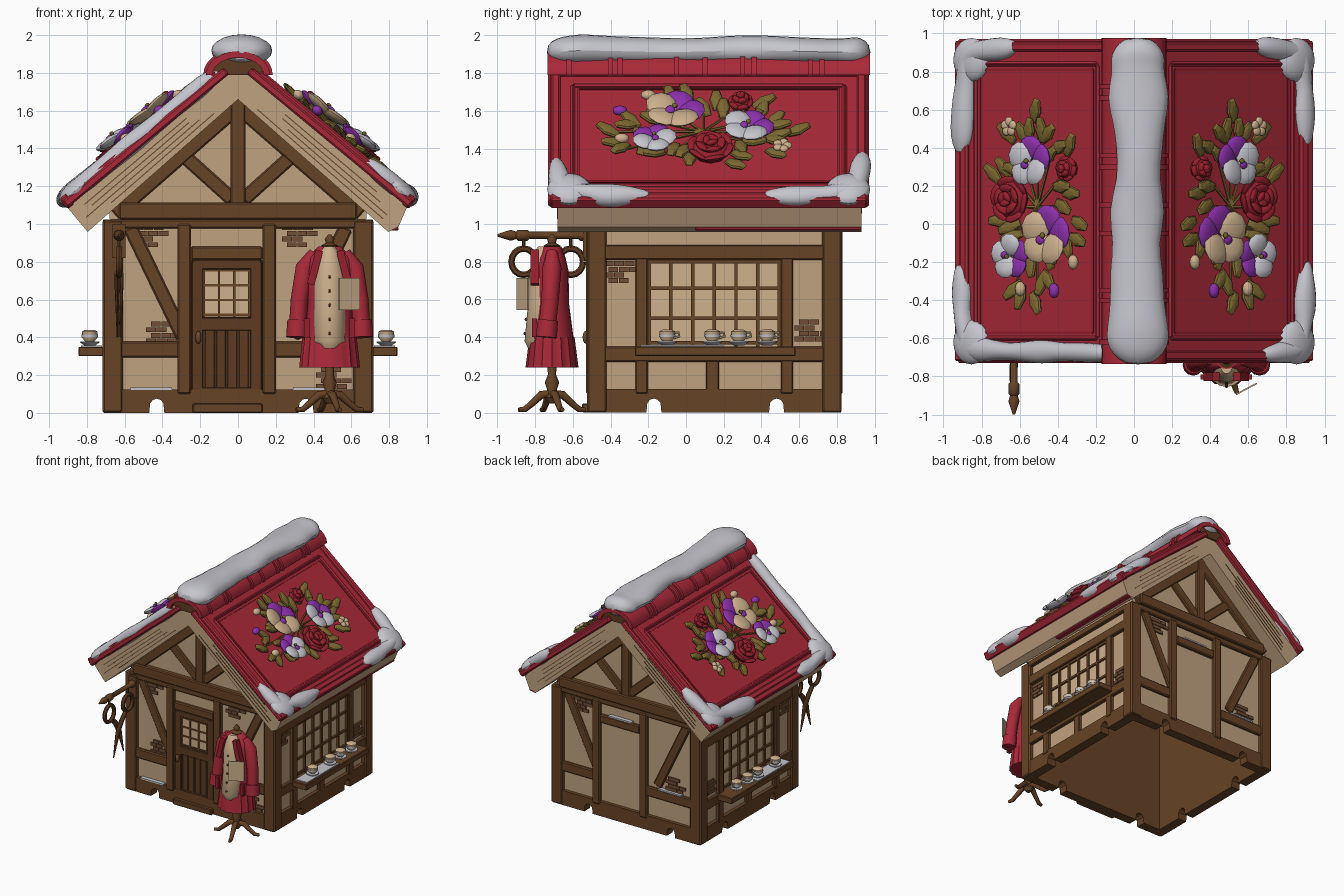
import bpy, bmesh, random
from math import sin, cos, pi, atan2
from mathutils import Matrix, Vector

random.seed(4)
if "Cube" in bpy.data.objects:
    bpy.data.objects.remove(bpy.data.objects["Cube"])

COLOURS = dict(red=(.4, .022, .04), rose=(.31, .014, .026), timber=(.135, .056, .019),
               dark_timber=(.11, .044, .015), plaster=(.53, .36, .215), brick=(.16, .075, .035),
               snow=(.56, .56, .61), purple=(.27, .03, .42), leaf=(.2, .14, .03), cream=(.62, .44, .27))
MATS = {}
for name, rgb in COLOURS.items():
    m = MATS[name] = bpy.data.materials.new(name)
    m.use_nodes = True
    m.diffuse_color = (*rgb, 1)
    bsdf = next(n for n in m.node_tree.nodes if n.type == 'BSDF_PRINCIPLED')
    bsdf.inputs["Base Color"].default_value = (*rgb, 1)
PARTS = []


def part(name, colour, mirror=False, smooth=False, bevel=0, subdiv=0):
    bm = bmesh.new()
    PARTS.append((name, bm, colour, mirror, smooth, bevel, subdiv))
    return bm


def frame(origin, x, y, z):
    return Matrix.Translation(origin) @ Matrix((x, y, z)).transposed().to_4x4()


def plank(bm, M, a, b, w, d0, d1):
    a, b = Vector(a), Vector(b)
    mid, run = (a + b) / 2, b - a
    bmesh.ops.create_cube(bm, size=1, matrix=M @ Matrix.Translation((*mid, (d0 + d1) / 2))
                          @ Matrix.Rotation(atan2(run.y, run.x), 4, 'Z')
                          @ Matrix.Diagonal((run.length, w, d1 - d0, 1)))


def box(bm, lo, hi):
    lo, hi = Vector(lo), Vector(hi)
    bmesh.ops.create_cube(bm, size=1, matrix=Matrix.Translation((lo + hi) / 2)
                          @ Matrix.Diagonal((*(hi - lo), 1)))


def blob(bm, M, loc, size, turn=0, tilt=0, seg=10):
    bmesh.ops.create_uvsphere(bm, u_segments=seg, v_segments=6, radius=1, matrix=M
                              @ Matrix.Translation(loc) @ Matrix.Rotation(turn, 4, 'Z')
                              @ Matrix.Rotation(tilt, 4, 'Y') @ Matrix.Diagonal((*size, 1)))


def loft(bm, rings):
    vs = [[bm.verts.new(p) for p in r] for r in rings]
    for a, b in zip(vs, vs[1:]):
        for i in range(len(a)):
            bm.faces.new((a[i - 1], a[i], b[i], b[i - 1]))
    bm.faces.new(vs[0][::-1])
    bm.faces.new(vs[-1])


def prism(bm, M, pts, d0, d1):
    loft(bm, [[M @ Vector((*p, d)) for p in pts] for d in (d0, d1)])


def tube(bm, M, pts, radii, up=(0, 0, 1), n=8):
    pts, rings = [Vector(p) for p in pts], []
    for i, (p, r) in enumerate(zip(pts, radii)):
        w, h = r if isinstance(r, tuple) else (r, r)
        t = pts[min(i + 1, len(pts) - 1)] - pts[max(i - 1, 0)]
        side = t.cross(Vector(up)).normalized()
        top = side.cross(t).normalized()
        rings.append([M @ (p + side * w * cos(k * 2 * pi / n) + top * h * sin(k * 2 * pi / n))
                      for k in range(n)])
    loft(bm, rings)


def lathe(bm, M, prof, n=12, pleat=0):
    loft(bm, [[M @ Vector((rx * cos(k * 2 * pi / n) * (1 + pleat * (-1) ** k),
                           ry * sin(k * 2 * pi / n) * (1 + pleat * (-1) ** k), z))
               for k in range(n)] for z, rx, ry in prof])


def snow_drift(bm, M, pts, w, h):
    pts = [Vector(p) for p in pts]
    path = [a.lerp(b, k / 3) for a, b in zip(pts, pts[1:]) for k in range(3)] + [pts[-1]]
    radii = [(w * random.uniform(.75, 1.25), h * random.uniform(.85, 1.15)) for p in path]
    radii[0] = radii[-1] = (w * .5, h * .5)
    tube(bm, M, path, radii, n=10)


# Frames: (across, up, out) on each wall, and (along, upslope, out) on the roof
WORLD = Matrix()
FRONT = frame((0, -.49, 0), (1, 0, 0), (0, 0, 1), (0, -1, 0))
BACK = frame((0, .79, 0), (-1, 0, 0), (0, 0, 1), (0, 1, 0))
SIDE = frame((.68, 0, 0), (0, 1, 0), (0, 0, 1), (1, 0, 0))
ROOF = frame((.93, 0, 1.12), (0, 1, 0), (-.77, 0, .638), (.638, 0, .77))
ROOF_L = Matrix.Scale(-1, 4, (1, 0, 0)) @ ROOF


# Plaster body with gables, open from below, and its timber lining
def wall_ring(bm, x, y0, y1, t, z0, z1):
    for s in (0, 1):
        y, e = (y0, y1 - t)[s], (-x, x - t)[s]
        box(bm, (-x, y, z0), (x, y + t, z1))
        box(bm, (e, y0, z0), (e + t, y1, z1))


walls = part("house_walls", "plaster")
prism(walls, FRONT, [(-.68, 1), (.68, 1), (.68, 1.07), (0, 1.68), (-.68, 1.07)], 0, -1.28)
wall_ring(walls, .68, -.49, .79, .03, .09, 1)
lining = part("underside_lining", "timber")
wall_ring(lining, .65, -.46, .76, .02, .09, .99)
box(lining, (-.64, -.45, .97), (.64, .75, .99))


# Sill beams with round notches underneath
def sill(bm, M, u0, u1, notches):
    pts = [(u1, .125), (u0, .125), (u0, 0)]
    for c in notches:
        pts += [(c - .04 * cos(a * pi / 6), .03 + .045 * sin(a * pi / 6) if 0 < a < 6 else 0)
                for a in range(7)]
    prism(bm, M, pts + [(u1, 0)], -.05, .03)


sills = part("sill_beams", "timber")
sill(sills, FRONT, -.7, .7, (-.43, .36))
sill(sills, BACK, -.7, .7, (-.36, .43))
sill(part("side_sill_beams", "timber", mirror=True), SIDE, -.5, .8, (-.17, .48))

# Timber frame of front and back
frames = part("gable_timbers", "timber", bevel=.008)
for M in (FRONT, BACK):
    plank(frames, M, (-.63, 1.07), (.63, 1.07), .09, 0, .05)
    plank(frames, M, (-.68, 1), (.68, 1), .05, 0, .032)
    plank(frames, M, (0, 1.1), (0, 1.67), .08, 0, .04)
    plank(frames, M, (-.285, .1), (-.285, 1), .07, 0, .04)
    plank(frames, M, (.165, .1), (.165, 1), .07, 0, .04)
    plank(frames, M, (-.25, .845), (.13, .845), .07, 0, .035)
    for s in (-1, 1):
        plank(frames, M, (s * .66, 1.06), (0, 1.635), .1, 0, .035)
        plank(frames, M, (s * .03, 1.13), (s * .33, 1.4), .075, 0, .03)
        plank(frames, M, (s * .57, .98), (s * .29, .4), .075, 0, .025)
    plank(frames, M, (-.63, .335), (-.3, .335), .085, 0, .03)
    plank(frames, M, (.18, .335), (.63, .335), .085, 0, .03)
posts = part("corner_posts", "timber", mirror=True, bevel=.01)
for y, inner in ((-.525, -.47), (.77, .825)):
    box(posts, (.61, y, 0), (.718, y + .055, 1.02))
    box(posts, (.66, min(y, .72), 0), (.718, max(inner, -.42), 1.02))

# Side walls: timbers, window, shelf
sides = part("side_timbers", "timber", mirror=True, bevel=.006)
for v, w in ((.85, .08), (.31, .08), (1, .05)):
    plank(sides, SIDE, (-.45, v), (.75, v), w, 0, .035)
for u in (-.235, .535):
    plank(sides, SIDE, (u, .1), (u, .85), .065, 0, .034)
plank(sides, SIDE, (.14, .1), (.14, .3), .07, 0, .03)
plank(part("side_window_panes", "cream", mirror=True), SIDE, (-.2, .58), (.5, .58), .46, 0, .006)
bars = part("side_window_bars", "timber", mirror=True)
for k in range(7):
    u = -.195 + k * .115
    plank(bars, SIDE, (u, .35), (u, .81), .018, 0, .022)
for v in (.37, .5, .66, .8):
    plank(bars, SIDE, (-.2, v), (.5, v), .018, 0, .02)
shelf = part("window_shelf", "timber", mirror=True, bevel=.005)
box(shelf, (.7, -.27, .3), (.845, .58, .35))
box(part("shelf_snow", "snow", mirror=True), (.72, -.24, .35), (.83, .2, .358))
saucers = part("saucers", "snow", mirror=True, smooth=True)
cups = part("cups", "cream", mirror=True, smooth=True)
for y in (-.1, .14, .28, .43):
    at = Matrix.Translation((.785, y, .355))
    lathe(saucers, at, [(0, .025, .025), (.018, .052, .052), (.024, .05, .05)])
    lathe(saucers, at, [(.045, .043, .043), (.06, .044, .044)])
    lathe(cups, at, [(.02, .022, .022), (.04, .038, .038), (.075, .042, .042), (.085, .025, .025)])
    tube(cups, at, [(0, .035, .04), (0, .065, .05), (0, .06, .07), (0, .035, .07)], [.007] * 4, (1, 0, 0), 6)

# Bare brick patches
bricks = part("brick_patches", "brick")
bricks_side = part("side_brick_patches", "brick", mirror=True)
for bm, M, u0, v0 in ((bricks, FRONT, -.47, .95), (bricks, FRONT, -.4, .41), (bricks, FRONT, .32, .95),
                      (bricks, FRONT, .5, .17), (bricks, BACK, -.42, .92), (bricks, BACK, .45, .43),
                      (bricks_side, SIDE, .66, .42), (bricks_side, SIDE, -.35, .76)):
    for r in range(4):
        for c in range(3 - r // 2):
            u = u0 - .06 + c * .055 + (r % 2) * .025
            v = v0 + (r - 1) * .03 * (-1 if v0 > .7 else 1)
            plank(bm, M, (u - .026, v), (u + .026, v), .026, 0, .012)

# Door
door = part("door", "dark_timber", bevel=.004)
plank(door, FRONT, (-.06, .05), (-.06, .81), .38, 0, .012)
for u in (-.215, .095):
    plank(door, FRONT, (u, .06), (u, .8), .06, 0, .028)
for v, w in ((.785, .05), (.47, .07), (.1, .07)):
    plank(door, FRONT, (-.24, v), (.12, v), w, 0, .027)
for k in range(4):
    u = -.15 + k * .06
    plank(door, FRONT, (u, .1), (u, .46), .052, 0, .02)
plank(part("door_pane", "cream"), FRONT, (-.185, .635), (.065, .635), .25, .01, .018)
door_bars = part("door_window_bars", "timber")
for k in range(4):
    plank(door_bars, FRONT, (-.18 + k * .08, .51), (-.18 + k * .08, .76), .012, .01, .026)
    plank(door_bars, FRONT, (-.185, .52 + k * .078), (.065, .52 + k * .078), .012, .01, .025)
blob(part("door_handle", "brick", smooth=True), FRONT, (-.21, .4, .04), (.016, .035, .018))
box(part("door_step", "timber", bevel=.006), (-.24, -.55, 0), (.13, -.48, .05))
ledges = part("ledge_snow", "snow")
for M, u, v in ((FRONT, -.46, .128), (FRONT, .4, .128), (BACK, -.06, .885), (BACK, .42, .38)):
    plank(ledges, M, (u - .11, v), (u + .11, v), .012, 0, .033)

# Roof boards, tiles slab and trim
boards = part("roof_boards", "plaster")
prism(boards, FRONT, [(-.06, 1.79), (.06, 1.79), (.895, 1.09), (.85, .985), (.796, .958), (0, 1.66),
                      (-.796, .958), (-.901, 1.085)], .19, -1.42)
grain = part("board_grain", "brick")
for M, d in ((FRONT, .19), (BACK, .14)):
    for s in (-1, 1):
        for k in (.2, .4, .6, .8):
            e = Vector((.88, 1.085)).lerp(Vector((.796, .965)), k)
            r = Vector((.05, 1.78)).lerp(Vector((.05, 1.62)), k)
            a, b = e.lerp(r, random.uniform(.02, .2)), e.lerp(r, random.uniform(.7, .95))
            plank(grain, M, (s * a.x, a.y), (s * b.x, b.y), .006, d, d + .003)
slab = part("roof_slab", "red", mirror=True, bevel=.01)
plank(slab, ROOF, (.12, 0), (.12, 1.11), 1.7, -.045, 0)
plank(slab, ROOF, (-.72, .02), (.96, .02), .05, -.05, .02)
box(part("lower_eave_trim", "red", bevel=.006), (.79, .05, .965), (.85, .93, .985))


def border(bm, u0, u1, v0, v1, w, d):
    for v in (v0, v1):
        plank(bm, ROOF, (u0, v), (u1, v), w, -.01, d)
    for u in (u0, u1):
        plank(bm, ROOF, (u, v0), (u, v1), w, -.01, d)


border(slab, -.69, .93, .06, 1.06, .05, .022)
border(slab, -.6, .84, .13, .96, .025, .014)
border(part("roof_panel_line", "rose", mirror=True), -.57, .81, .16, .93, .012, .006)


# Arched ridge cap with raised bands, closed by a recessed timber core
def arch(bm, rx, rz, y0, y1, inner=0):
    pts = [(r * cos(a * pi / 12), 1.79 + h * sin(a * pi / 12))
           for r, h, order in ((rx, rz, range(13)), (rx - inner, rz - inner, range(12, -1, -1)))
           for a in order if inner or order.step > 0]
    prism(bm, FRONT, pts, -.49 - y0, -.49 - y1)


ridge = part("ridge_cap", "red", smooth=True)
arch(ridge, .17, .125, -.735, .975, .035)
for y in (-.62, -.4, -.35, -.05, .1, .3, .36, .66, .72):
    arch(ridge, .184, .139, y - .013, y + .013, .03)
arch(part("ridge_core", "dark_timber"), .14, .095, -.705, .945)

# Snow
snow = part("roof_snow", "snow", smooth=True, subdiv=1)
snow_drift(snow, WORLD, [(.02, -.74, 1.91), (.02, -.55, 1.92), (.01, -.1, 1.91), (.03, .4, 1.92),
                         (.02, .8, 1.91), (.02, .98, 1.91)], .145, .085)
for M, path in ((ROOF, [(-.69, .35, 0), (-.66, .08, 0), (-.45, .05, 0), (-.18, .04, 0)]),
                (ROOF, [(.94, .4, 0), (.9, .08, 0), (.7, .05, 0), (.4, .04, 0)]),
                (ROOF_L, [(-.2, .03, 0), (-.45, .04, 0), (-.65, .08, 0), (-.67, .35, 0),
                          (-.67, .7, 0), (-.68, 1.1, 0)]),
                (ROOF_L, [(.36, .03, 0), (.65, .05, 0), (.9, .08, 0), (.93, .42, 0)])):
    snow_drift(snow, M, path, .062, .055)
for M in (ROOF, ROOF_L):
    for u in (-.62, .86):
        blob(snow, M, (u, .1, 0), (.13, .13, .055))

# Flower bouquet on each slope
purple = part("purple_petals", "purple", mirror=True, smooth=True)
cream = part("cream_petals", "cream", mirror=True, smooth=True)
white = part("white_petals", "snow", mirror=True, smooth=True)
roses = part("roses", "rose", mirror=True, smooth=True)
leaves = part("leaves", "leaf", mirror=True)


def pansy(u, v, r, low, lift, turn):
    for bm, angles, d in ((purple, (.9, 2.2), lift), (low, (-.25, 3.4, 4.7), lift + .018)):
        for a in angles:
            a += turn
            blob(bm, ROOF, (u + r * .5 * cos(a), v + r * .5 * sin(a), d),
                 (r * .52, r * .56, .024), a, -.2)
    blob(purple, ROOF, (u + r * .2 * sin(turn), v - r * .2 * cos(turn), lift + .037), (r * .16, r * .18, .012))
    blob(leaves, ROOF, (u, v, lift + .044), (r * .1, r * .1, .012))


def rose(u, v, r):
    blob(roses, ROOF, (u, v, .03), (r * .75, r * .75, .05))
    for n, dist, size, d in ((6, .65, .45, .04), (5, .38, .36, .07), (3, .14, .25, .09)):
        for k in range(n):
            a = k * 2 * pi / n + n
            blob(roses, ROOF, (u + r * dist * cos(a), v + r * dist * sin(a), d),
                 (r * size * .6, r * size, .016), a, -.6)


pansy(-.06, .67, .16, cream, .06, -.8)
pansy(.33, .55, .135, white, .05, -.9)
pansy(-.17, .43, .12, white, .065, .3)
rose(.13, .4, .14)
rose(.29, .78, .075)
for k in range(36):
    a, f = k * pi / 18, random.choice((.65, .85, 1.05))
    u, v = .09 + .48 * f * cos(a), .56 + .29 * f * sin(a)
    blob(leaves, ROOF, (u, v, .03), (.078, .038, .02), a + random.uniform(-.6, .6), -.2, 6)
    if k % 3 == 0:
        tube(leaves, ROOF, [(.09, .56, .015), (u, v, .015)], [.008, .006], n=5)
for bm, u, v in ((purple, -.35, .7), (cream, -.34, .47), (cream, -.2, .83)):
    blob(bm, ROOF, (u, v, .045), (.04, .03, .025))
for k in range(5):
    blob(cream, ROOF, (.51 + .028 * cos(k * 1.257), .4 + .028 * sin(k * 1.257), .055), (.025, .025, .014))

# Coat on its stand
AT = Matrix.Translation((.485, -.71, 0))
coat = part("coat", "red", smooth=True)
lathe(coat, AT, [(.24, .155, .135), (.4, .138, .115)], 32, .04)
lathe(coat, AT, [(.39, .138, .115), (.58, .115, .09), (.75, .128, .088), (.82, .12, .072), (.88, .06, .05)], 20)
for s in (-1, 1):
    tube(coat, AT, [(s * .08, 0, .85), (s * .13, 0, .77), (s * .16, -.01, .6), (s * .172, -.03, .41)],
         [.03, .05, .046, .046], (0, 1, 0), 12)
    tube(coat, AT, [(s * .17, -.022, .49), (s * .174, -.03, .4)], [.054, .056], (0, 1, 0), 12)
lapels = part("coat_lapels", "rose")
COAT = AT @ FRONT
for s in (-1, 1):
    plank(lapels, COAT, (s * .055, .86), (s * .1, .68), .04, -.42, -.375)
    plank(lapels, COAT, (s * .12, .5), (s * .12, .4), .03, -.41, -.385)
lathe(part("waistcoat", "cream", smooth=True), AT @ Matrix.Translation((0, -.035, 0)),
      [(.34, .06, .09), (.38, .098, .11), (.58, .085, .092), (.74, .086, .084), (.84, .06, .065), (.88, .03, .04)], 16)
buttons = part("waistcoat_buttons", "brick")
for k in range(5):
    blob(buttons, AT, (0, -.142 + .006 * k, .42 + k * .075), (.009, .009, .009), seg=6)
tag = frame((.59, -.865, .63), (.88, .47, 0), (0, 0, 1), (.47, -.88, 0))
plank(part("price_tag", "cream"), tag, (0, -.085), (0, .085), .125, -.004, .004)
stand = part("coat_stand", "timber", smooth=True)
lathe(stand, AT, [(.05, .02, .02), (.08, .04, .04), (.12, .025, .025), (.16, .038, .038), (.2, .022, .022),
                  (.3, .025, .025), (.86, .03, .03), (.885, .045, .045), (.9, .02, .02), (.92, .026, .026), (.945, .008, .008)])
for k in range(4):
    c, s = cos(k * pi / 2 + .3), sin(k * pi / 2 + .3)
    tube(stand, AT, [(c * r, s * r, z) for r, z in ((.01, .1), (.06, .095), (.11, .05), (.15, .018), (.185, .016))],
         [.02, .022, .018, .016, .012])

# Hanging sign: rod with open scissors
rod = part("sign_rod", "timber", smooth=True)
tube(rod, WORLD, [(-.63, y, .94) for y in (-.5, -.56, -.57, -.83, -.84, -.89, -.9, -.93, -1)],
     [.03, .03, .019, .019, .029, .029, .02, .029, .006])
box(rod, (-.665, -.545, .82), (-.595, -.51, 1))
shears = part("scissors", "dark_timber", smooth=True)
for s in (-1, 1):
    ring = [(-.63, -.735 + s * .125 + .065 * cos(k * pi / 8), .8 + .07 * sin(k * pi / 8)) for k in range(17)]
    tube(shears, WORLD, ring, [.017] * 17, (1, 0, 0), 6)
    tube(shears, WORLD, [(-.63 + s * .008, -.735 + s * y, z) for y, z in ((.085, .74), (.03, .68), (-.02, .6), (-.08, .4))],
         [(.02, .016), (.025, .016), (.03, .012), (.004, .004)], (1, 0, 0))
    tube(shears, WORLD, [(-.63, -.735 + s * .125, .93), (-.63, -.735 + s * .125, .86)], [.009, .009], (1, 0, 0), 6)

# Turn every part into an object
for name, bm, colour, mirror, smooth, bevel, subdiv in PARTS:
    bmesh.ops.recalc_face_normals(bm, faces=bm.faces[:])
    if smooth:
        for f in bm.faces:
            f.smooth = True
        for e in bm.edges:
            e.smooth = e.calc_face_angle(0) < .9
    mesh = bpy.data.meshes.new(name)
    bm.to_mesh(mesh)
    bm.free()
    mesh.materials.append(MATS[colour])
    ob = bpy.data.objects.new(name, mesh)
    bpy.context.scene.collection.objects.link(ob)
    if bevel:
        mod = ob.modifiers.new("Bevel", 'BEVEL')
        mod.width, mod.segments = bevel, 1
    if subdiv:
        ob.modifiers.new("Subdivision", 'SUBSURF').levels = subdiv
    if mirror:
        ob.modifiers.new("Mirror", 'MIRROR')
